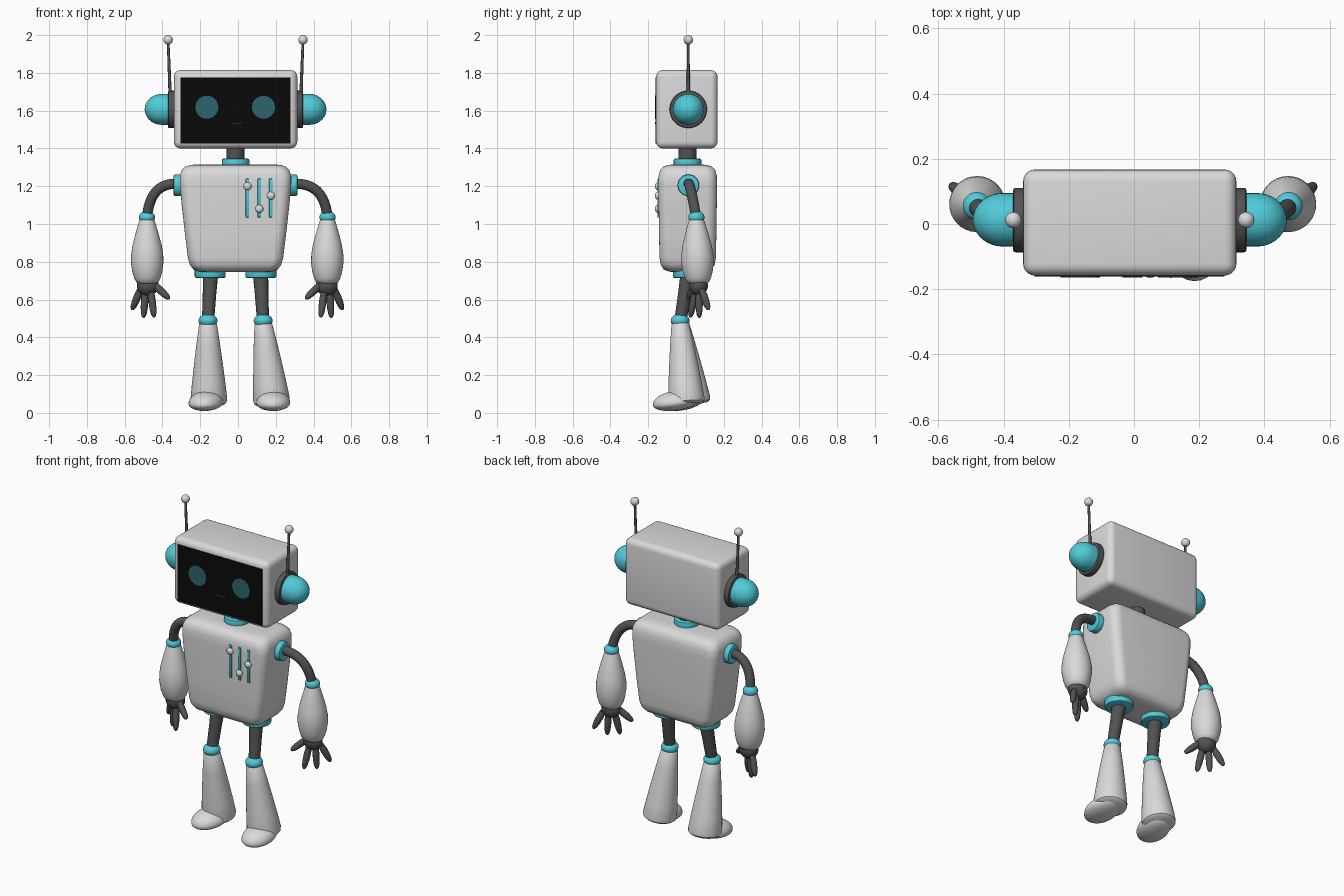
import bpy, bmesh, math
from mathutils import Vector, Matrix

if "Cube" in bpy.data.objects:
    bpy.data.objects.remove(bpy.data.objects["Cube"])

CX = -0.013  # symmetry line of the body


def material(name, rgb):
    m = bpy.data.materials.new(name)
    m.diffuse_color = (*rgb, 1)
    m.use_nodes = True
    m.node_tree.nodes["Principled BSDF"].inputs["Base Color"].default_value = m.diffuse_color
    return m


GREY = material("light_grey", (0.70, 0.70, 0.70))
DARK = material("dark_grey", (0.085, 0.085, 0.085))
TEAL = material("teal", (0.08, 0.60, 0.70))
BLACK = material("screen_black", (0.003, 0.003, 0.003))
DIM = material("dim_teal", (0.025, 0.13, 0.15))


def finish(name, bm, mat, angle=40):
    bmesh.ops.recalc_face_normals(bm, faces=bm.faces)
    me = bpy.data.meshes.new(name)
    bm.to_mesh(me)
    bm.free()
    ob = bpy.data.objects.new(name, me)
    bpy.context.collection.objects.link(ob)
    me.materials.append(mat)
    bpy.ops.object.select_all(action='DESELECT')
    ob.select_set(True)
    bpy.context.view_layer.objects.active = ob
    bpy.ops.object.shade_smooth_by_angle(angle=math.radians(angle))
    return ob


def loft(name, rings, mat, angle=40):
    """Skin a list of equal-length point rings and cap both ends."""
    bm = bmesh.new()
    vs = [[bm.verts.new(p) for p in r] for r in rings]
    n = len(vs[0])
    for a, b in zip(vs, vs[1:]):
        for i in range(n):
            j = (i + 1) % n
            bm.faces.new((a[i], a[j], b[j], b[i]))
    bm.faces.new(vs[0])
    bm.faces.new(vs[-1])
    return finish(name, bm, mat, angle)


def tube(name, pts, radii, mat, n=28):
    """Round rings of the given radii along a path."""
    pts = [Vector(p) for p in pts]
    rings, rot, prev = [], None, Vector((0, 0, 1))
    for k, p in enumerate(pts):
        t = (pts[min(k + 1, len(pts) - 1)] - pts[max(k - 1, 0)]).normalized()
        q = prev.rotation_difference(t)
        rot = q if rot is None else q @ rot
        prev = t
        rings.append([p + rot @ Vector((radii[k] * math.cos(2 * math.pi * i / n),
                                        radii[k] * math.sin(2 * math.pi * i / n), 0)) for i in range(n)])
    return loft(name, rings, mat)


def lathe(name, a, b, profile, mat, n=32):
    """Turned part from a to b; profile = (fraction along, radius)."""
    a, b = Vector(a), Vector(b)
    return tube(name, [a.lerp(b, f) for f, _ in profile], [r for _, r in profile], mat, n)


def disc(name, a, b, r, mat, c=0.008):
    """Cylinder with softened rims."""
    f = c / (Vector(b) - Vector(a)).length
    return lathe(name, a, b, [(0, r - c), (f * .3, r - c * .3), (f, r), (1 - f, r),
                              (1 - f * .3, r - c * .3), (1, r - c)], mat)


def ball(name, loc, size, mat, rot=(0, 0), flat=1.0):
    """Ellipsoid; flat squashes the lower half; rot = tilt about x, yaw about z."""
    bm = bmesh.new()
    bmesh.ops.create_uvsphere(bm, u_segments=28, v_segments=18, radius=1)
    m = (Matrix.Translation(loc) @ Matrix.Rotation(rot[1], 4, 'Z') @ Matrix.Rotation(rot[0], 4, 'X')
         @ Matrix.Diagonal((*size, 1)))
    for v in bm.verts:
        if v.co.z < 0:
            v.co.z *= flat
    bm.transform(m)
    return finish(name, bm, mat, 60)


def box(name, lo, hi, mat, bevel=0, seg=5):
    bm = bmesh.new()
    bmesh.ops.create_cube(bm, size=1)
    lo, hi = Vector(lo), Vector(hi)
    bm.transform(Matrix.Translation((lo + hi) / 2) @ Matrix.Diagonal((*(hi - lo), 1)))
    if bevel:
        bmesh.ops.bevel(bm, geom=bm.edges[:], offset=bevel, segments=seg, profile=0.5, affect='EDGES')
    return finish(name, bm, mat)


def rounded_rect(cx, cy, z, hx, hy, r, k=7):
    pts = []
    for q, (sx, sy) in enumerate(((1, 1), (-1, 1), (-1, -1), (1, -1))):
        for i in range(k):
            a = math.pi / 2 * (q + i / (k - 1))
            pts.append((cx + sx * (hx - r) + r * math.cos(a), cy + sy * (hy - r) + r * math.sin(a), z))
    return pts


# head, screen and face
box("head", (CX - .327, -.158, 1.40), (CX + .327, .167, 1.815), GREY, .036)
box("screen", (-.305, -.1615, 1.425), (.278, -.154, 1.775), BLACK)
for s, nm in ((-1, "left"), (1, "right")):
    ex = -.015 + s * .15
    lathe("eye_" + nm, (ex, -.160, 1.618), (ex, -.1635, 1.618), [(0, .061), (1, .061)], DIM)
tube("mouth", [(-.005 + t * .03, -.1615, 1.531 + .007 * t * t) for t in (-1, -.5, 0, .5, 1)],
     [.003] * 5, DIM, 8)

# neck
lathe("neck", (CX, .008, 1.30), (CX, .008, 1.42), [(0, .047), (1, .047)], DARK)
disc("neck_ring", (CX, .008, 1.30), (CX, .008, 1.346), .073, TEAL)

# torso, widening upward with soft edges
sections = [(.745, .16, .07), (.748, .195, .10), (.76, .224, .128), (.785, .242, .143), (.82, .252, .149),
            (.95, .268, .152), (1.10, .285, .154), (1.21, .295, .155), (1.255, .295, .154),
            (1.285, .285, .146), (1.303, .268, .130), (1.312, .242, .104), (1.315, .21, .075)]
loft("torso", [rounded_rect(CX, .009, z, hx, hy, min(.055, hy * .5)) for z, hx, hy in sections], GREY, 60)

# chest sliders
for i, (x, z) in enumerate(((.05, 1.20), (.113, 1.08), (.174, 1.15))):
    box(f"slider_slot_{i + 1}", (x - .009, -.152, 1.035), (x + .009, -.14, 1.24), TEAL, .004, 2)
    ball(f"slider_knob_{i + 1}", (x, -.149, z), (.021, .016, .021), GREY)

for s, nm in ((-1, "left"), (1, "right")):
    def X(d):
        return CX + s * d

    # ear with dome and antenna
    disc("ear_ring_" + nm, (X(.315), .012, 1.607), (X(.358), .012, 1.607), .099, DARK)
    dome = [(0, .082), (.30, .082)] + [(.30 + .70 * math.sin(a), max(.082 * math.cos(a), .002))
                                       for a in [math.pi / 2 * i / 9 for i in range(1, 10)]]
    lathe("ear_dome_" + nm, (X(.35), .013, 1.607), (X(.481), .013, 1.607), dome, TEAL)
    lathe("antenna_" + nm, (X(.346), .012, 1.68), (X(.357), .012, 1.97), [(0, .009), (1, .007)], DARK, 12)
    ball("antenna_tip_" + nm, (X(.357), .012, 1.975), (.025, .025, .025), GREY)

    # shoulder and bent upper arm
    disc("shoulder_ring_" + nm, (X(.27), .013, 1.205), (X(.328), .013, 1.205), .057, TEAL)
    ax = s * .478 - .004   # arm hangs here
    p0, p1, p2 = Vector((X(.30), .013, 1.212)), Vector((ax - s * .015, .02, 1.225)), Vector((ax, .055, 1.03))
    tube("upper_arm_" + nm, [p0 * (1 - t) ** 2 + p1 * 2 * t * (1 - t) + p2 * t * t
                             for t in [i / 12 for i in range(13)]], [.027] * 13, DARK, 20)
    ball("elbow_" + nm, (ax, .055, 1.035), (.043, .043, .034), TEAL)
    lathe("sleeve_" + nm, (ax, .055, 1.025), (ax - s * .002, .064, .685),
          [(0, .038), (.04, .043), (.2, .059), (.4, .077), (.55, .085), (.68, .086), (.82, .079),
           (.92, .069), (.98, .058), (1, .045)], GREY)

    # hand
    ball("palm_" + nm, (ax - s * .004, .066, .675), (.058, .050, .055), DARK)
    for k, (bx, by, bz, tx, ty, tz) in enumerate(((.515, .085, .65, .558, .12, .545),
                                                  (.488, .07, .64, .497, .07, .503),
                                                  (.458, .05, .64, .441, .022, .505),
                                                  (.435, .05, .675, .360, .012, .603))):
        lathe(f"finger_{k + 1}_{nm}", (s * bx - .003, by, bz), (s * tx - .003, ty, tz),
              [(0, .017), (.3, .020), (.6, .019), (.85, .015), (.95, .010), (1, .003)], DARK, 14)

    # hip, thigh and knee
    disc("hip_ring_" + nm, (X(.134), .012, .77), (X(.134), .012, .715), .082, TEAL)
    kx, ky = X(.146), -.031
    lathe("thigh_" + nm, (X(.132), .012, .74), (kx, ky, .48), [(0, .041), (.4, .036), (1, .032)], DARK)
    ball("knee_" + nm, (kx, ky, .488), (.05, .05, .037), TEAL)

    # flared shin and foot, each leg posed a little differently
    bx, by = (-.154, .036) if s < 0 else (.180, .004)
    lathe("shin_" + nm, (kx, ky, .478), (bx, by, .045),
          [(0, .040), (.02, .047), (.25, .062), (.5, .076), (.75, .089), (.93, .097), (.975, .094), (1, .08)], GREY)
    fx, fy, yaw = (-.170, -.032, -.25) if s < 0 else (.187, -.058, -.02)
    ball("foot_" + nm, (fx, fy, .053), (.09, .118, .062), GREY, (math.radians(7), yaw), .66)
